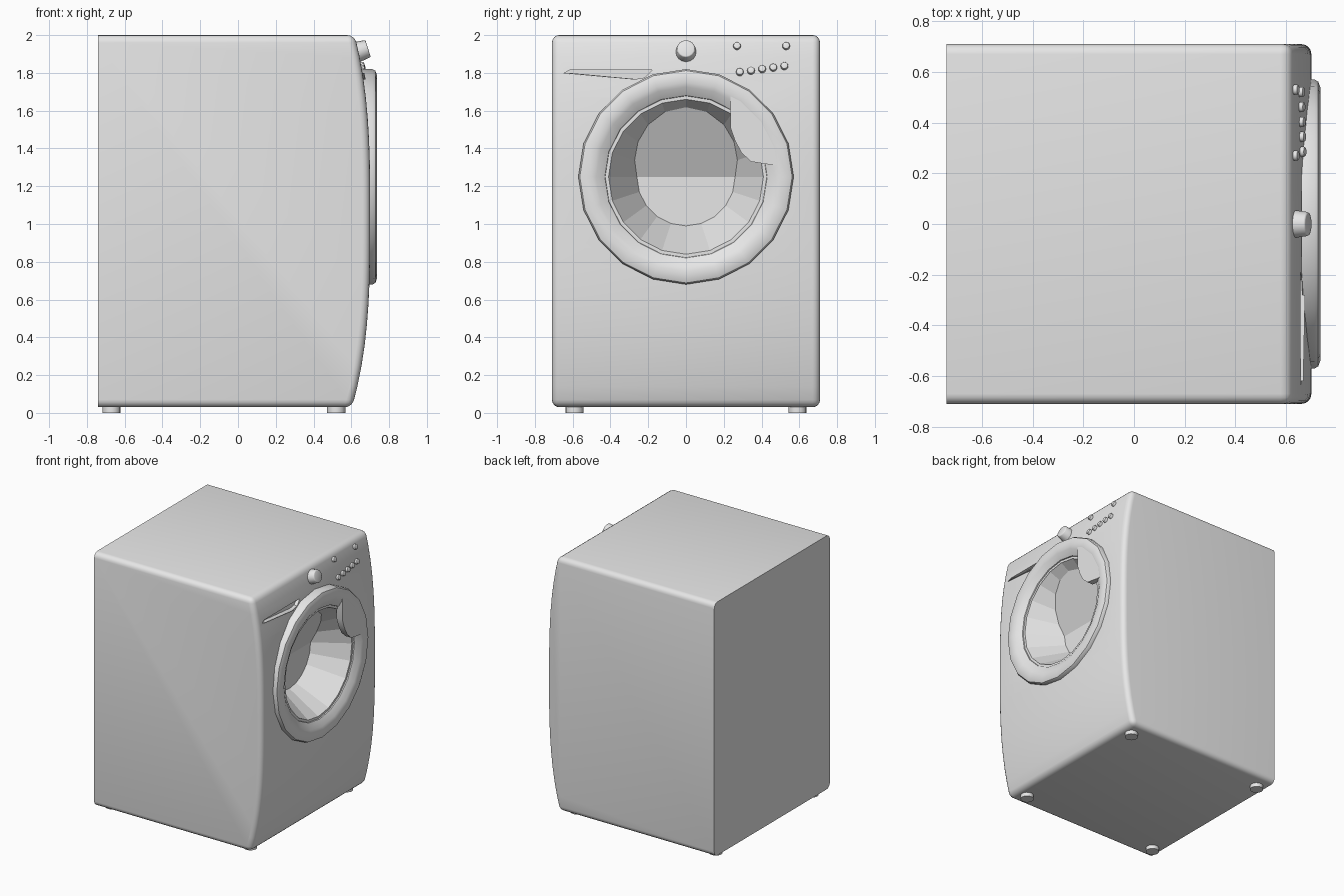
import bpy
import bmesh
import math
from mathutils import Vector

cube = bpy.data.objects.get("Cube")
if cube:
    bpy.data.objects.remove(cube, do_unlink=True)

GREY = (0.8, 0.8, 0.8, 1)
mat = bpy.data.materials.new("light grey")
mat.use_nodes = True
mat.diffuse_color = GREY
mat.node_tree.nodes["Principled BSDF"].inputs["Base Color"].default_value = GREY

SIDES = 20
CZ = 1.25  # door centre height


def finish(bm, name, angle=30):
    bmesh.ops.recalc_face_normals(bm, faces=bm.faces)
    me = bpy.data.meshes.new(name)
    bm.to_mesh(me)
    bm.free()
    ob = bpy.data.objects.new(name, me)
    bpy.context.collection.objects.link(ob)
    me.materials.append(mat)
    select(ob)
    bpy.ops.object.shade_smooth_by_angle(angle=math.radians(angle))
    return ob


def select(ob):
    bpy.ops.object.select_all(action='DESELECT')
    ob.select_set(True)
    bpy.context.view_layer.objects.active = ob


def prism(bm, points, offset):
    """Closed prism from a polygon pushed along an offset vector."""
    face = bm.faces.new([bm.verts.new(p) for p in points])
    ext = bmesh.ops.extrude_face_region(bm, geom=[face], use_keep_orig=True)
    moved = [g for g in ext["geom"] if isinstance(g, bmesh.types.BMVert)]
    bmesh.ops.translate(bm, verts=moved, vec=offset)


def cylinder(name, centre, axis, r1, r2, depth, sides=16, bevel=0):
    bm = bmesh.new()
    bmesh.ops.create_cone(bm, cap_ends=True, segments=sides, radius1=r1, radius2=r2, depth=depth)
    if bevel:
        rim = [e for e in bm.edges if all(v.co.z > 0 for v in e.verts)]
        bmesh.ops.bevel(bm, geom=rim, offset=bevel, segments=2, affect='EDGES', profile=0.5)
    rot = Vector(axis).to_track_quat('Z', 'Y').to_matrix()
    bmesh.ops.rotate(bm, verts=bm.verts, matrix=rot)
    bmesh.ops.translate(bm, verts=bm.verts, vec=centre)
    return finish(bm, name, 40)


def cut(target, cutter):
    cutter.hide_render = True
    mod = target.modifiers.new("cut", 'BOOLEAN')
    mod.operation, mod.solver, mod.object = 'DIFFERENCE', 'EXACT', cutter
    select(target)
    bpy.ops.object.modifier_apply(modifier=mod.name)
    bpy.data.objects.remove(cutter, do_unlink=True)


def front_x(z):
    return 0.70 - 0.085 * abs((z - 1.04) / 0.97) ** 3


# Cabinet: bowed front, rounded everywhere except the back
bm = bmesh.new()
steps = 18
profile = [(-0.74, 0.03)]
profile += [(front_x(z), z) for z in (0.03 + 1.97 * i / steps for i in range(steps + 1))]
profile += [(-0.74, 2.0)]
prism(bm, [(x, -0.71, z) for x, z in profile], (0, 1.42, 0))
rounded = []
for e in bm.edges:
    a, b = (v.co for v in e.verts)
    if max(a.x, b.x) < -0.7:
        continue
    along_y = abs(a.y - b.y) > 0.1
    if not along_y or a.z < 0.04 or a.z > 1.99:
        rounded.append(e)
bmesh.ops.bevel(bm, geom=rounded, offset=0.04, segments=4, affect='EDGES', profile=0.5, clamp_overlap=True)
body = finish(bm, "cabinet")

# Door opening and drawer grip recess
cut(body, cylinder("door_cutter", (0.65, 0, CZ), (1, 0, 0), 0.5, 0.5, 0.5, 32))
bm = bmesh.new()
grip = [(-0.645, 1.798), (-0.615, 1.815), (-0.18, 1.815), (-0.22, 1.775), (-0.28, 1.765)]
prism(bm, [(0.635, y, z) for y, z in grip], (0.2, 0, 0))
cut(body, finish(bm, "grip_cutter"))
select(body)
bpy.ops.object.shade_smooth_by_angle(angle=math.radians(30))

# Sloping ledge inside the grip recess
bm = bmesh.new()
prism(bm, [(0.63, -0.62, 1.796), (0.63, -0.28, 1.765), (0.675, -0.28, 1.765), (0.668, -0.62, 1.796)], (0, 0, 0.004))
finish(bm, "grip_ledge")

# Door ring, lathed around the door axis
bm = bmesh.new()
ring = [(0.66, 0.57), (0.712, 0.57), (0.727, 0.562), (0.735, 0.54), (0.735, 0.50), (0.728, 0.475),
        (0.70, 0.43), (0.692, 0.428), (0.692, 0.41), (0.66, 0.41)]
verts = [bm.verts.new((x, 0, CZ + r)) for x, r in ring]
edges = [bm.edges.new((verts[i], verts[(i + 1) % len(verts)])) for i in range(len(verts))]
bmesh.ops.spin(bm, geom=verts + edges, cent=(0, 0, CZ), axis=(1, 0, 0), angle=math.tau,
               steps=SIDES, use_duplicate=False)
bmesh.ops.remove_doubles(bm, verts=bm.verts, dist=0.0005)
finish(bm, "door_ring")

# Drum: tapered bowl with an upright lower back and a leaning upper back
bm = bmesh.new()
outer, inner = [], []
for i in range(SIDES):
    a = math.tau * i / SIDES
    lean = 0.49 * max(0, math.sin(a))
    depth = (0.25 - 0.41 * lean) / (1 - 0.6 * lean)
    r = 0.41 - 0.6 * depth
    for loop, x, rad in ((outer, 0.692, 0.412), (inner, 0.692 - depth, r)):
        loop.append(bm.verts.new((x, rad * math.cos(a), CZ + rad * math.sin(a))))
for i in range(SIDES):
    j = (i + 1) % SIDES
    bm.faces.new((outer[i], outer[j], inner[j], inner[i]))
half = SIDES // 2
bm.faces.new(inner[:half + 1])
bm.faces.new(inner[half:] + inner[:1])
drum = finish(bm, "drum", 15)
if drum.data.polygons[-1].normal.x < 0:
    drum.data.flip_normals()

# Door handle plate filling the upper corner of the ring
bm = bmesh.new()
plate = [(0.235, 1.70), (0.235, 1.51), (0.26, 1.44), (0.295, 1.375), (0.345, 1.33), (0.47, 1.31)]
for i in range(7):
    a = math.radians(8 + i * 9)
    plate.append((0.51 * math.cos(a), CZ + 0.51 * math.sin(a)))
prism(bm, [(0.733, y, z) for y, z in plate], (-0.05, 0, 0))
finish(bm, "door_handle")

# Programme knob and buttons
tilt = (0.95, 0, 0.3)
cylinder("knob", (0.66, 0, 1.92), tilt, 0.055, 0.047, 0.06, 16, 0.006)
buttons = [(0.27, 1.942), (0.53, 1.942)] + [(0.285 + 0.059 * i, 1.804 + 0.008 * i) for i in range(5)]
for y, z in buttons:
    cylinder("button", (front_x(z) + 0.004, y, z), tilt, 0.02, 0.02, 0.03, 12, 0.007)

# Feet
for x in (-0.67, 0.52):
    for y in (-0.59, 0.59):
        cylinder("foot", (x, y, 0.02), (0, 0, 1), 0.048, 0.048, 0.04, 16)
